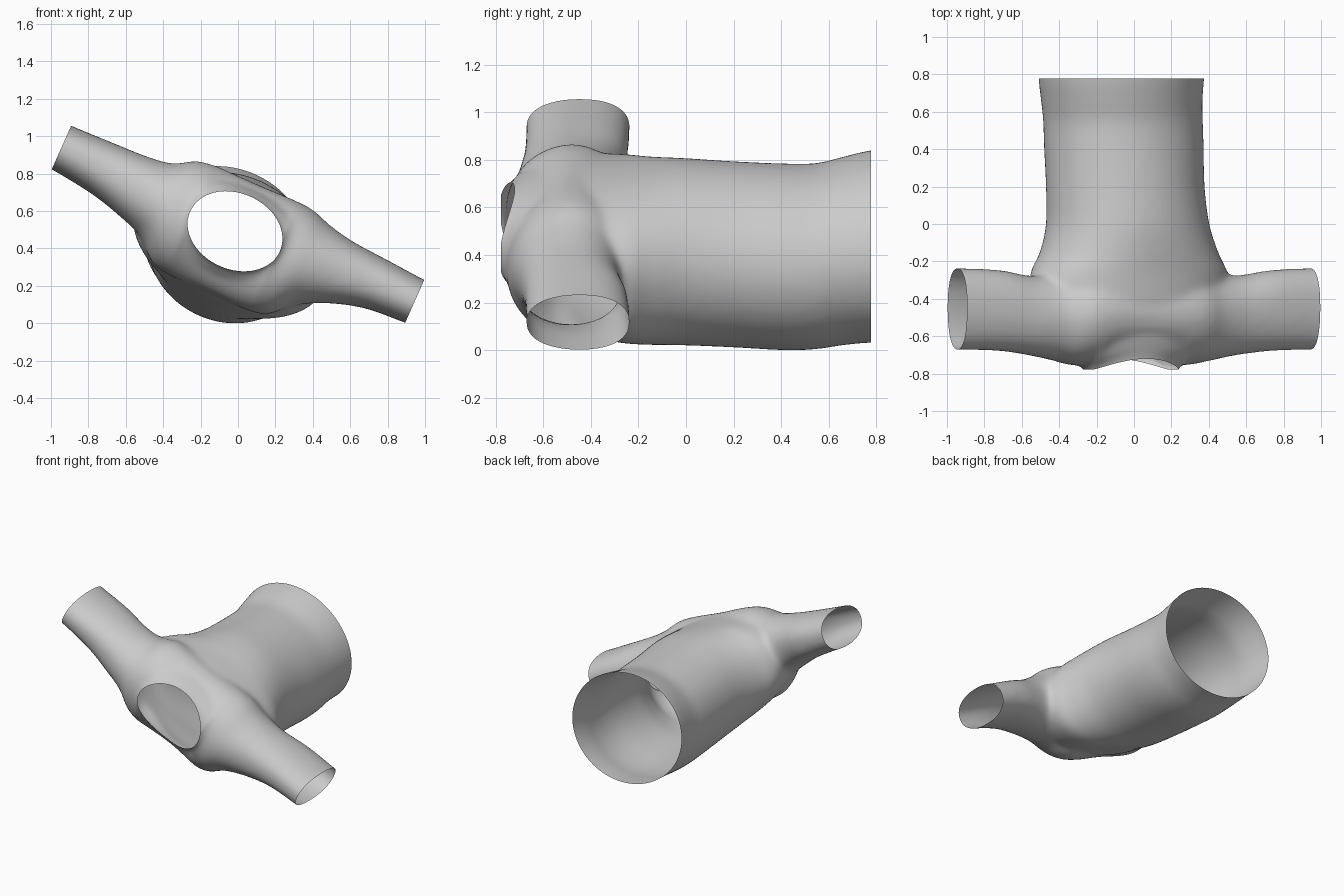
import bpy, bmesh
from math import sin, cos, pi, radians
from mathutils import Matrix, Vector

if "Cube" in bpy.data.objects:
    bpy.data.objects.remove(bpy.data.objects["Cube"])

TILT = radians(24)      # the garment is rolled about its long axis


def catmull(rows, steps=5):
    """Smoothly interpolate a table of section values."""
    out = []
    for i in range(len(rows) - 1):
        p = [rows[max(0, min(len(rows) - 1, i + k))] for k in (-1, 0, 1, 2)]
        for s in range(steps):
            t = s / steps
            out.append([0.5 * (2 * b + (c - a) * t + (2 * a - 5 * b + 4 * c - d) * t * t
                               + (3 * b - a - 3 * c + d) * t ** 3)
                        for a, b, c, d in zip(*p)])
    out.append(list(rows[-1]))
    return out


def power(x, e):
    return (1 if x >= 0 else -1) * abs(x) ** (2 / e)


def loft(bm, rows, place, sides=64):
    """Closed tube through sections (pos, centre1, radius1, centre2, radius2, squareness)."""
    rings = []
    for pos, c1, r1, c2, r2, e in catmull(rows):
        rings.append([bm.verts.new(place(pos, c1 + r1 * power(cos(2 * pi * k / sides), e),
                                         c2 + r2 * power(sin(2 * pi * k / sides), e)))
                      for k in range(sides)])
    for a, b in zip(rings, rings[1:]):
        for k in range(sides):
            n = (k + 1) % sides
            bm.faces.new((a[k], a[n], b[n], b[k]))
    bm.faces.new(rings[0])
    bm.faces.new(rings[-1])


# Body tube from past the hem to past the neck: y, side centre, half width, depth centre, half depth
body = [(0.92, -0.025, 0.46, -0.10, 0.40, 2), (0.78, -0.025, 0.452, -0.108, 0.395, 2),
        (0.66, -0.015, 0.440, -0.125, 0.387, 2), (0.55, 0.0, 0.435, -0.142, 0.382, 2),
        (0.42, 0.005, 0.435, -0.143, 0.384, 2), (0.2, 0.008, 0.432, -0.13, 0.383, 2),
        (0.0, 0.015, 0.445, -0.115, 0.38, 2.05), (-0.15, 0.02, 0.49, -0.108, 0.365, 2.15),
        (-0.27, 0.015, 0.55, -0.1, 0.345, 2.2), (-0.45, 0.0, 0.54, -0.085, 0.32, 2.2),
        (-0.58, 0.0, 0.48, -0.065, 0.275, 2.2), (-0.68, 0.0, 0.37, -0.048, 0.235, 2.1),
        (-0.74, 0.0, 0.272, -0.037, 0.207, 2), (-0.80, 0.0, 0.245, -0.035, 0.195, 2),
        (-0.90, 0.0, 0.24, -0.035, 0.19, 2)]

# Sleeves and yoke: side position, y centre, y radius, depth centre, half depth
yoke = [(-1.15, -0.447, 0.212, -0.005, 0.127, 2.3), (-1.03, -0.447, 0.212, -0.005, 0.128, 2.3),
        (-0.78, -0.455, 0.21, -0.018, 0.148, 2.3), (-0.6, -0.48, 0.205, -0.038, 0.175, 2.2),
        (-0.45, -0.485, 0.225, -0.055, 0.215, 2), (-0.3, -0.48, 0.255, -0.075, 0.31, 2),
        (0.0, -0.48, 0.25, -0.075, 0.315, 2), (0.3, -0.48, 0.255, -0.072, 0.315, 2),
        (0.45, -0.485, 0.228, -0.035, 0.235, 2), (0.6, -0.48, 0.205, -0.01, 0.18, 2.2),
        (0.8, -0.455, 0.21, 0.012, 0.143, 2.3), (1.03, -0.447, 0.212, 0.012, 0.126, 2.3),
        (1.15, -0.447, 0.212, 0.012, 0.125, 2.3)]

bm = bmesh.new()
loft(bm, body, lambda p, a, b: (a, p, b))
loft(bm, yoke, lambda p, a, b: (p, a, b))
bmesh.ops.recalc_face_normals(bm, faces=bm.faces)
mesh = bpy.data.meshes.new("shirt")
bm.to_mesh(mesh)
bm.free()
shirt = bpy.data.objects.new("shirt", mesh)
bpy.context.collection.objects.link(shirt)

# Blend the tubes into a single skin
remesh = shirt.modifiers.new("blend", 'REMESH')
remesh.mode = 'VOXEL'
remesh.voxel_size = 0.016
deps = bpy.context.evaluated_depsgraph_get()
skin = bpy.data.meshes.new_from_object(shirt.evaluated_get(deps))
shirt.modifiers.clear()

bm = bmesh.new()
bm.from_mesh(skin)
for _ in range(10):
    bmesh.ops.smooth_vert(bm, verts=bm.verts, factor=0.5,
                          use_axis_x=True, use_axis_y=True, use_axis_z=True)

# Cut the hem, neck and both cuffs open
for co, no in (((0, 0.78, 0), (0, 1, 0)), ((0, -0.755, 0), (0, -1, 0)),
               ((1.03, 0, 0), (1, 0, 0)), ((-1.03, 0, 0), (-1, 0, 0))):
    bmesh.ops.bisect_plane(bm, geom=bm.verts[:] + bm.edges[:] + bm.faces[:],
                           plane_co=Vector(co), plane_no=Vector(no), clear_outer=True)

# Curve the neckline so its sides stand forward
for v in bm.verts:
    if v.co.y < -0.55:
        t = min(1, (-0.55 - v.co.y) / 0.2)
        v.co.y += t * (0.035 - 0.058 * min(1, (v.co.x / 0.25) ** 2))

# Roll into place and stand on the ground
bmesh.ops.transform(bm, matrix=Matrix.Rotation(TILT, 4, 'Y'), verts=bm.verts)
low = min(v.co.z for v in bm.verts)
mid = [(min(v.co[i] for v in bm.verts) + max(v.co[i] for v in bm.verts)) / 2 for i in (0, 1)]
bmesh.ops.translate(bm, vec=(-mid[0], -mid[1], -low), verts=bm.verts)
for f in bm.faces:
    f.smooth = True
bm.to_mesh(skin)
bm.free()
shirt.data = skin
bpy.data.meshes.remove(mesh)
skin.name = "shirt"
